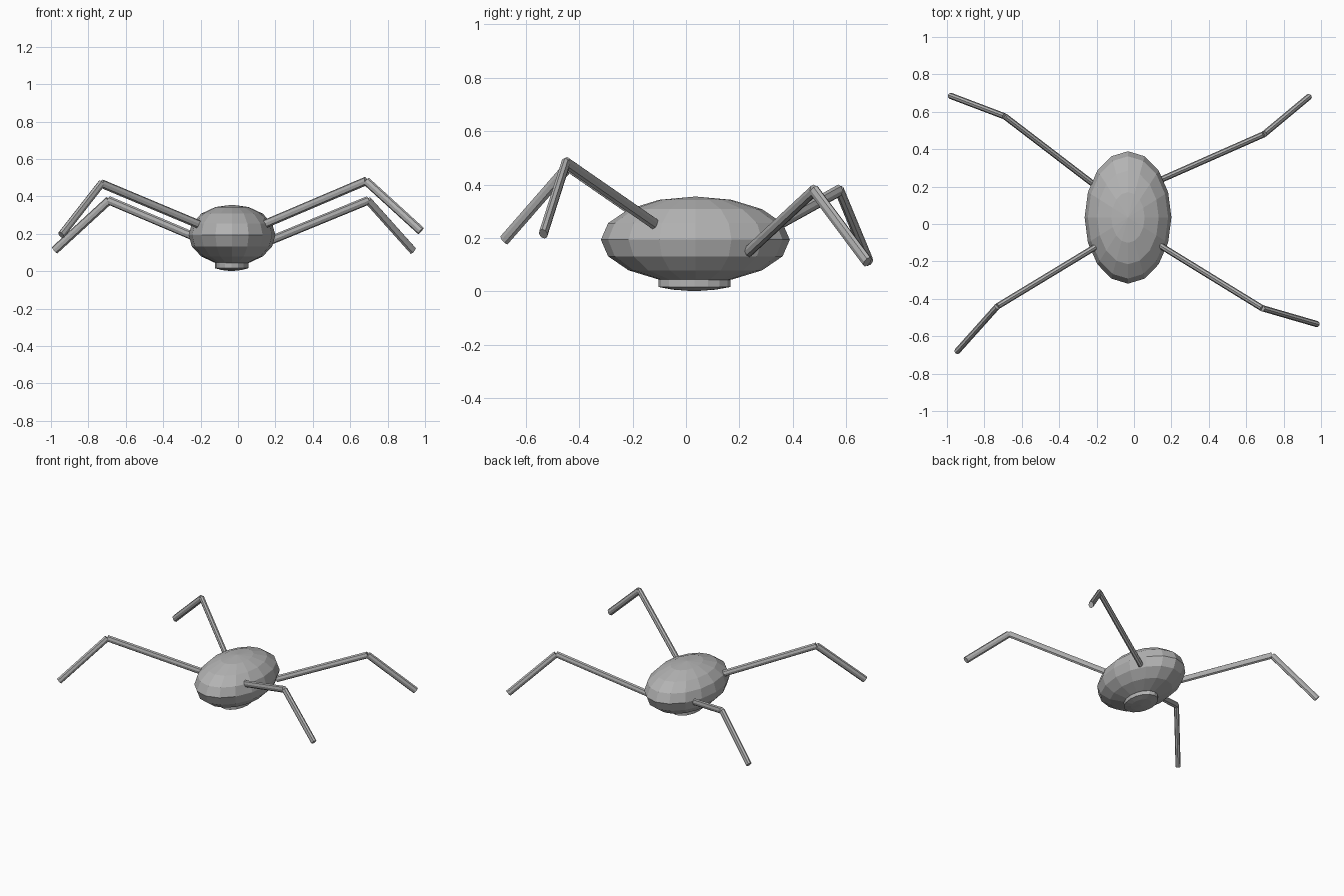
import bpy, bmesh, math
from mathutils import Vector, Matrix

if "Cube" in bpy.data.objects:
    bpy.data.objects.remove(bpy.data.objects["Cube"])

grey = bpy.data.materials.new("grey")
grey.diffuse_color = (0.45, 0.45, 0.45, 1)
grey.use_nodes = True
grey.node_tree.nodes["Principled BSDF"].inputs["Base Color"].default_value = grey.diffuse_color


def finish(name, bm):
    bmesh.ops.recalc_face_normals(bm, faces=bm.faces)
    mesh = bpy.data.meshes.new(name)
    bm.to_mesh(mesh)
    bm.free()
    mesh.materials.append(grey)
    obj = bpy.data.objects.new(name, mesh)
    bpy.context.collection.objects.link(obj)


def tube(name, a, b, wide=0.023, narrow=0.0165):
    """Flattened eight-sided tube from a to b, its wide axis upright."""
    a, b = Vector(a), Vector(b)
    d = (b - a).normalized()
    side = d.cross(Vector((0, 0, 1))).normalized()
    up = side.cross(d)
    bm = bmesh.new()
    rings = []
    for p in (a, b):
        rings.append([bm.verts.new(p + side * narrow * math.cos(t) + up * wide * math.sin(t))
                      for t in (i * math.pi / 4 for i in range(8))])
    for i in range(8):
        j = (i + 1) % 8
        bm.faces.new((rings[0][i], rings[0][j], rings[1][j], rings[1][i]))
    for r in rings:
        bm.faces.new(r)
    finish(name, bm)


# faceted egg-shaped body
bm = bmesh.new()
bmesh.ops.create_uvsphere(bm, u_segments=16, v_segments=8, radius=1)
bmesh.ops.transform(bm, verts=bm.verts, matrix=Matrix.Translation((-0.032, 0.035, 0.193))
                    @ Matrix.Diagonal((0.232, 0.354, 0.162, 1)))
finish("body", bm)

# oval base plate with a shallow domed underside
bm = bmesh.new()
profile = [(1.0, 0.06), (1.0, 0.016), (0.6, 0.006)]
rings = [[bm.verts.new((-0.034 + 0.09 * r * math.cos(t), 0.031 + 0.135 * r * math.sin(t), z))
          for t in (i * math.pi / 8 for i in range(16))] for r, z in profile]
for lo, hi in zip(rings, rings[1:]):
    for i in range(16):
        j = (i + 1) % 16
        bm.faces.new((lo[i], lo[j], hi[j], hi[i]))
tip = bm.verts.new((-0.034, 0.031, 0.0))
for i in range(16):
    bm.faces.new((rings[-1][i], rings[-1][(i + 1) % 16], tip))
bm.faces.new(rings[0])
finish("base_plate", bm)

# legs: hip, knee and foot points
legs = {
    "front_right": ((0.14, -0.115, 0.25), (0.685, -0.45, 0.482), (0.978, -0.535, 0.215)),
    "front_left": ((-0.21, -0.125, 0.25), (-0.73, -0.44, 0.468), (-0.945, -0.68, 0.193)),
    "back_right": ((0.14, 0.235, 0.15), (0.695, 0.48, 0.378), (0.935, 0.68, 0.11)),
    "back_left": ((-0.20, 0.20, 0.17), (-0.69, 0.575, 0.378), (-0.98, 0.685, 0.112)),
}
for name, (hip, knee, foot) in legs.items():
    tube(name + "_upper_leg", hip, knee)
    tube(name + "_lower_leg", knee, foot)
